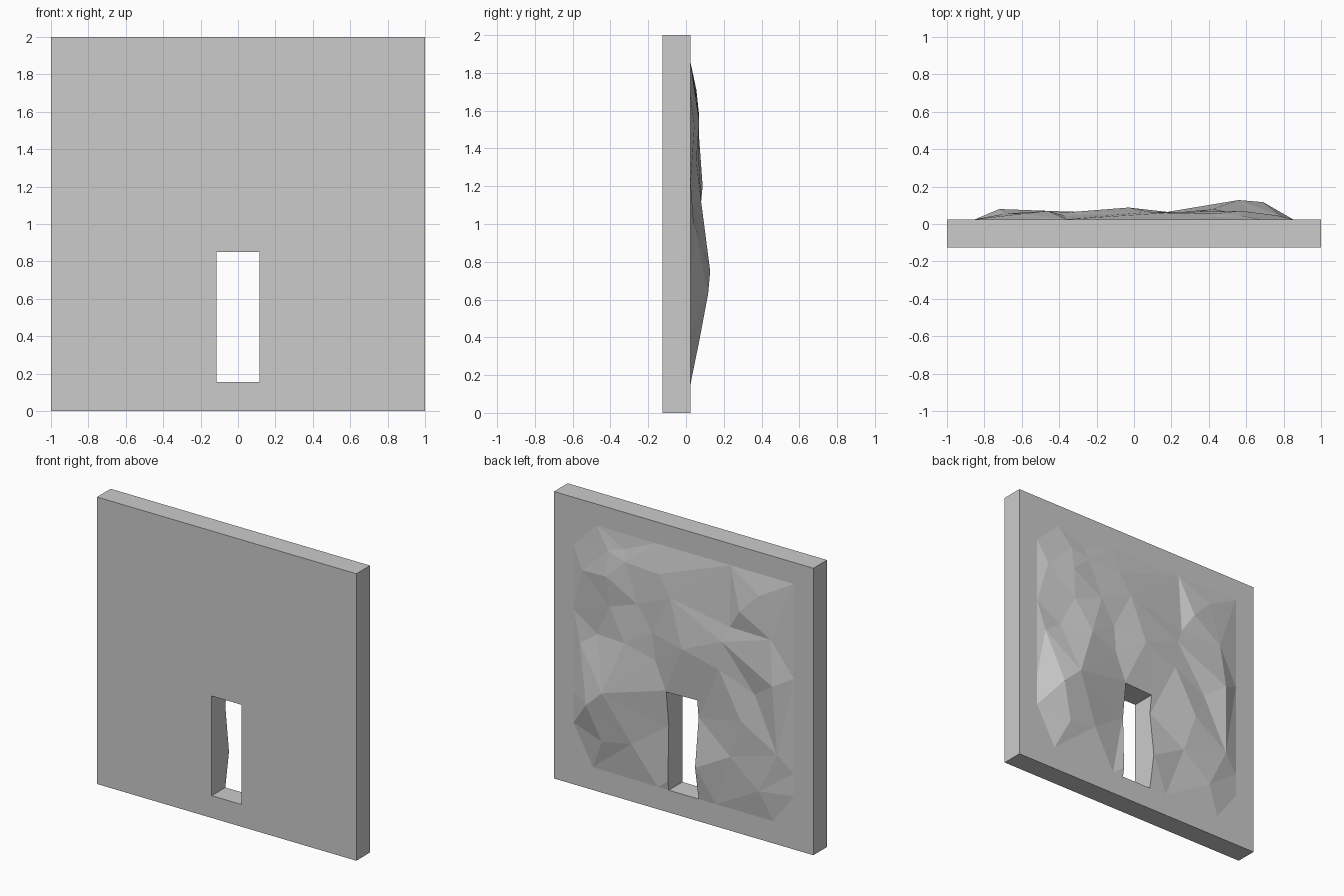
import bpy, bmesh
from mathutils import Vector
from mathutils.geometry import delaunay_2d_cdt

if "Cube" in bpy.data.objects:
    bpy.data.objects.remove(bpy.data.objects["Cube"])

FRONT, BACK = -0.125, 0.025

# flat outline of the wall and of the rough stone patch (x, z)
outer = [(-1, 0), (1, 0), (1, 2), (-1, 2)]
rim = [(.85, 1.67), (.67, 1.85), (.21, 1.85), (-.36, 1.85), (-.85, 1.85),
       (-.85, 1.19), (-.85, .53), (-.85, .37), (-.69, .155), (-.25, .155),
       (.20, .155), (.70, .16), (.85, .43), (.85, .65), (.85, 1.22)]

# main bumps of the rough stone (x, z, height)
bumps = [(.45, 1.75, .01), (.57, 1.71, .02), (.77, 1.52, .02), (.57, 1.54, .045),
         (.43, 1.67, .03), (.17, 1.66, .035), (.08, 1.52, .04), (-.46, 1.57, .045),
         (-.60, 1.71, .03), (.33, 1.41, .04), (.55, 1.33, .03), (.22, 1.24, .035),
         (-.37, 1.43, .02), (-.69, 1.43, .03), (-.32, 1.32, .04), (-.03, 1.20, .063),
         (.42, 1.12, .055), (.66, 1.10, .01), (.79, 1.01, .015), (.20, 1.05, .03),
         (-.30, 1.12, .04), (-.72, 1.12, .055), (-.56, 1.01, .02), (.56, .75, .103),
         (.69, .63, .092), (-.47, .81, .045), (-.74, .64, .03), (-.38, .53, .03),
         (-.12, .39, .04), (.12, .86, .03), (.12, .60, 0), (-.12, .72, 0),
         (.38, .42, .035), (.60, .38, .045), (-.60, .35, .03)]


def loop(start, n):
    return [(start + i, start + (i + 1) % n) for i in range(n)]


# wall: triangulated rough back, extruded to a flat front
pts = [(x, z, 0) for x, z in outer + rim] + bumps
edges = loop(0, 4) + loop(4, len(rim))
v2, _, tris, orig, _, _ = delaunay_2d_cdt(
    [Vector(p[:2]) for p in pts], edges, [], 1, 1e-5)
bm = bmesh.new()
verts = [bm.verts.new((v.x, BACK + (pts[o[0]][2] if o else 0), v.y))
         for v, o in zip(v2, orig)]
for t in tris:
    bm.faces.new([verts[i] for i in t])
border = [e for e in bm.edges if e.is_boundary]
ext = bmesh.ops.extrude_edge_only(bm, edges=border)["geom"]
for v in ext:
    if isinstance(v, bmesh.types.BMVert):
        v.co.y = FRONT
bmesh.ops.contextual_create(bm, geom=[e for e in bm.edges if e.is_boundary])
bmesh.ops.recalc_face_normals(bm, faces=bm.faces)
mesh = bpy.data.meshes.new("window_wall")
bm.to_mesh(mesh)
bm.free()
wall = bpy.data.objects.new("window_wall", mesh)
bpy.context.collection.objects.link(wall)

# narrow window opening
bpy.ops.mesh.primitive_cube_add(size=1, location=(0, 0, .5025))
cutter = bpy.context.object
cutter.name = "window_cutter"
cutter.scale = (.23, 1, .695)
cutter.hide_render = True
cutter.display_type = 'WIRE'
cut = wall.modifiers.new("window_opening", 'BOOLEAN')
cut.operation = 'DIFFERENCE'
cut.solver = 'EXACT'
cut.object = cutter
